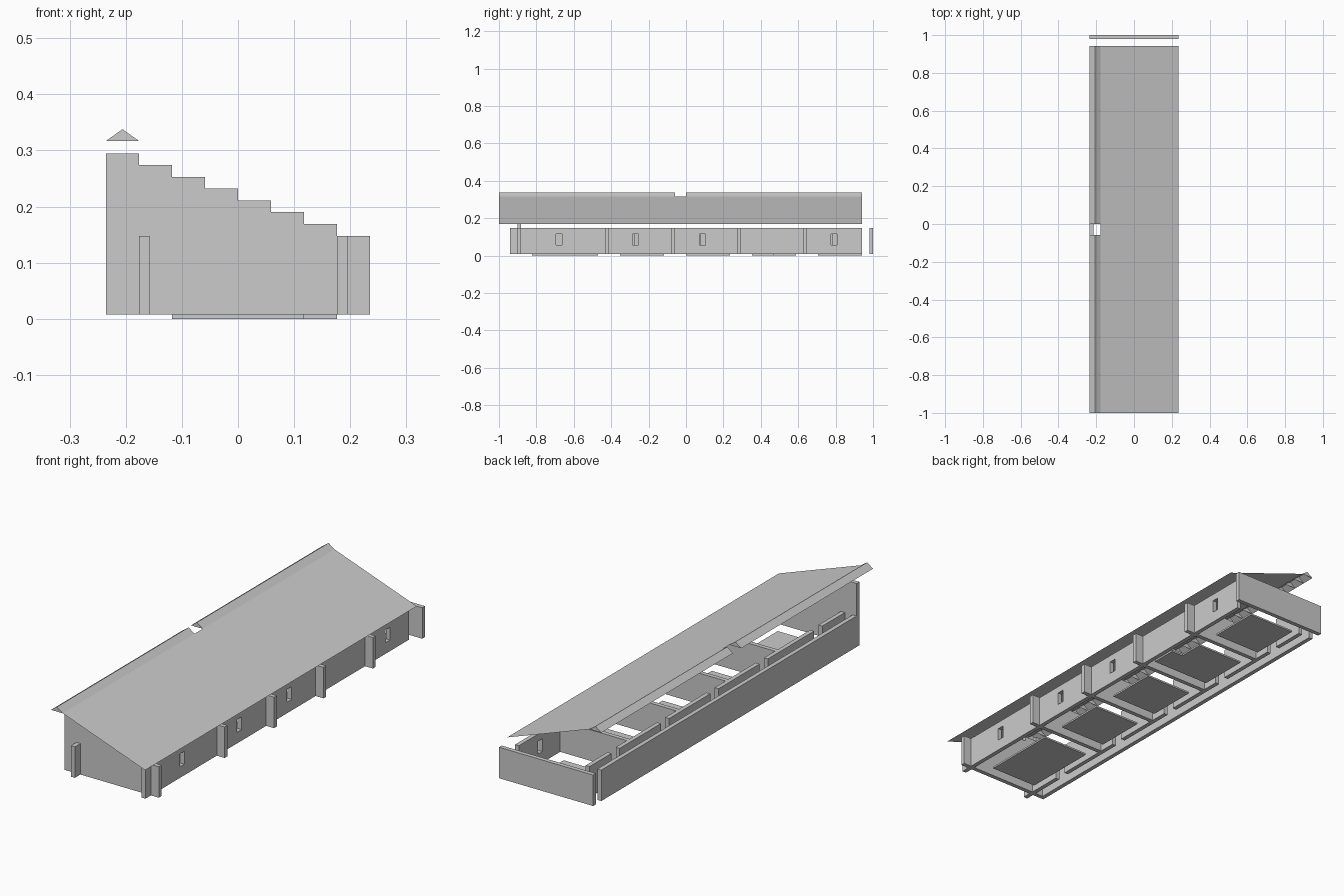
import bpy
import bmesh

if "Cube" in bpy.data.objects:
    bpy.data.objects.remove(bpy.data.objects["Cube"])

M = 2 / 34             # building module
T = M / 3              # wall thickness
HALF = 4 * M           # half the width
LOW, TOP = 0.008, 0.148

grey = bpy.data.materials.new("plain_grey")
grey.use_nodes = True
colour = (0.6, 0.6, 0.6, 1)
grey.diffuse_color = colour
grey.node_tree.nodes["Principled BSDF"].inputs["Base Color"].default_value = colour


def finish(name, bm):
    mesh = bpy.data.meshes.new(name)
    bm.to_mesh(mesh)
    bm.free()
    mesh.materials.append(grey)
    obj = bpy.data.objects.new(name, mesh)
    bpy.context.collection.objects.link(obj)
    return obj


def prism(name, outline, axis, start, end):
    """Extrude a 2D outline along x, y or z."""
    def place(p):
        v = list(p)
        v.insert(axis, start)
        return v
    bm = bmesh.new()
    face = bm.faces.new([bm.verts.new(place(p)) for p in outline])
    out = bmesh.ops.extrude_face_region(bm, geom=[face])
    shift = [0, 0, 0]
    shift[axis] = end - start
    moved = [g for g in out["geom"] if isinstance(g, bmesh.types.BMVert)]
    bmesh.ops.translate(bm, verts=moved, vec=shift)
    bmesh.ops.recalc_face_normals(bm, faces=bm.faces)
    return finish(name, bm)


def box(name, x0, x1, y0, y1, z0=LOW, z1=TOP):
    return prism(name, [(x0, y0), (x1, y0), (x1, y1), (x0, y1)], 2, z0, z1)


# Stepped front gable
steps = [(-HALF, LOW)]
for i in range(8):
    z = TOP + (7 - i) * 0.021
    steps += [(-HALF + i * M, z), (-HALF + (i + 1) * M, z)]
steps.append((HALF, LOW))
front_y = -1 + 5 * T
prism("front_gable", steps, 1, front_y, front_y + T)

# Cross walls with ends showing past the window wall, and the detached back wall
back_y = 1 - T
cross = [back_y - 6 * M * i for i in range(4, 0, -1)]
for y in cross:
    box("cross_wall", -3 * M, HALF, y, y + T)
box("back_wall", -HALF, HALF, back_y, 1)

# Window wall with four openings
ends = 16 * M
window_wall = box("window_wall", 3 * M, 3 * M + T, -ends, ends)
for y in (-0.68, -0.27, 0.087, 0.79):
    cutter = box("window_cutter", 2 * M, 4 * M, y - 0.016, y + 0.016, 0.058, 0.116)
    cutter.hide_render = True
    mod = window_wall.modifiers.new("opening", "BOOLEAN")
    mod.operation = "DIFFERENCE"
    mod.solver = "EXACT"
    mod.object = cutter
    bpy.context.view_layer.objects.active = window_wall
    bpy.ops.object.modifier_apply(modifier=mod.name)
    bpy.data.objects.remove(cutter)

# Outer passage wall, and inner wall broken by one doorway per room
box("passage_wall", -HALF, -HALF + T, front_y, ends)
start = -ends
for y in [-0.82] + cross:
    door = y + 5 * T
    box("inner_wall", -3 * M, -3 * M + T, start, door)
    start = door + M
box("inner_wall", -3 * M, -3 * M + T, start, ends)

# Floor slabs, one per room
box("floor_slab", -2 * M, 2 * M, -14 * M, -8 * M, 0, LOW)
for i in (-6, 0, 6, 12):
    box("floor_slab", -2 * M, 2 * M, i * M, (i + 4) * M, 0, LOW)
box("floor_step", 2 * M, 3 * M, 6 * M, 8 * M, 0, LOW)

# Main roof slope, a thin sheet
bm = bmesh.new()
sheet = [(-3 * M, -1, 0.317), (HALF, -1, 0.17), (HALF, ends, 0.17), (-3 * M, ends, 0.317)]
bm.faces.new([bm.verts.new(p) for p in sheet])
finish("roof_slope", bm)

# Ridge cap: one open-bottomed piece with triangular ends per module, one left out
bm = bmesh.new()
cap = [(-HALF, 0.317), (-3.5 * M, 0.338), (-3 * M, 0.317)]
for i in range(33):
    if i == 16:
        continue
    y = -1 + i * M
    a = [bm.verts.new((x, y, z)) for x, z in cap]
    b = [bm.verts.new((x, y + M, z)) for x, z in cap]
    for f in ([a[0], a[1], b[1], b[0]], [a[1], a[2], b[2], b[1]], a, b):
        bm.faces.new(f)
bmesh.ops.remove_doubles(bm, verts=bm.verts, dist=0.0001)
bmesh.ops.recalc_face_normals(bm, faces=bm.faces)
finish("ridge_cap", bm)
